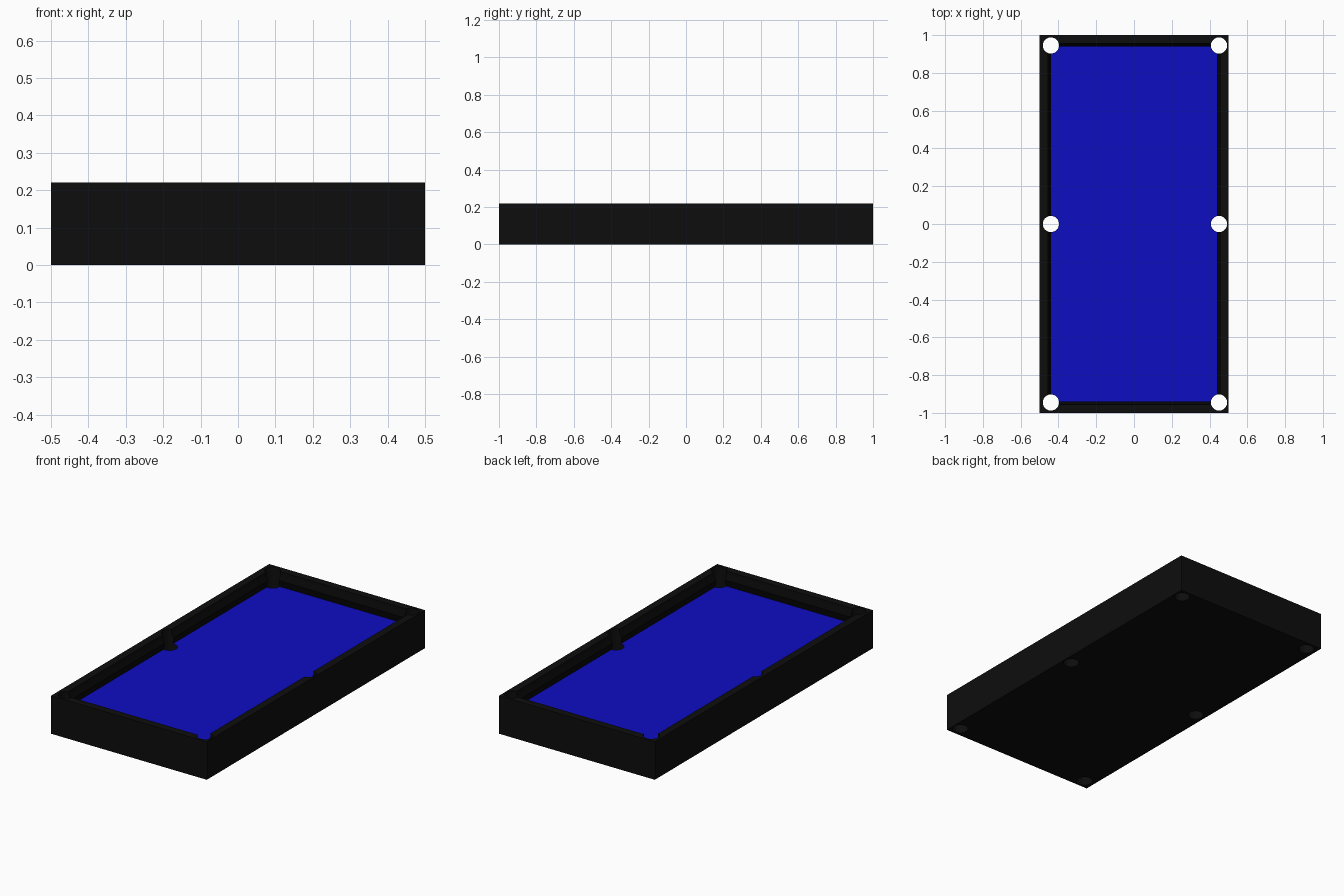
import bpy, bmesh

if "Cube" in bpy.data.objects:
    bpy.data.objects.remove(bpy.data.objects["Cube"])


def material(name, rgb):
    m = bpy.data.materials.new(name)
    m.diffuse_color = (*rgb, 1)
    m.use_nodes = True
    m.node_tree.nodes["Principled BSDF"].inputs["Base Color"].default_value = m.diffuse_color
    return m


black = material("black_wood", (0.004, 0.004, 0.004))
dark = material("dark_cushion", (0.002, 0.002, 0.002))
blue = material("blue_cloth", (0.004, 0.004, 0.54))


def add_object(name, bm, mats):
    bmesh.ops.recalc_face_normals(bm, faces=bm.faces)
    me = bpy.data.meshes.new(name)
    bm.to_mesh(me)
    bm.free()
    for m in mats:
        me.materials.append(m)
    ob = bpy.data.objects.new(name, me)
    bpy.context.collection.objects.link(ob)
    return ob


# Table body: rectangular rings (inset from outer edge, height, material of band below)
rings = [
    (0.0, 0.0, 0), (0.0, 0.22, 0),       # outer wall
    (0.045, 0.22, 0), (0.045, 0.2, 0),   # rim and inner wall
    (0.06, 0.175, 1), (0.052, 0.137, 1), # cushion nose and undercut
]
bm = bmesh.new()
loops = []
for inset, z, _ in rings:
    hx, hy = 0.5 - inset, 1 - inset
    loops.append([bm.verts.new((sx * hx, sy * hy, z))
                  for sx, sy in ((-1, -1), (1, -1), (1, 1), (-1, 1))])
for a, b, ring in zip(loops, loops[1:], rings[1:]):
    for i in range(4):
        j = (i + 1) % 4
        bm.faces.new((a[i], a[j], b[j], b[i])).material_index = ring[2]
bm.faces.new(loops[0])                       # underside
bm.faces.new(loops[-1]).material_index = 2   # playing cloth
table = add_object("table_body", bm, [black, dark, blue])

# Six pocket holes, through the full height
bm = bmesh.new()
for x in (-0.44, 0.45):
    for y in (-0.945, 0, 0.945):
        made = bmesh.ops.create_cone(bm, cap_ends=True, segments=32,
                                     radius1=0.043, radius2=0.043, depth=0.6)
        bmesh.ops.translate(bm, verts=made["verts"], vec=(x, y, 0.1))
cutter = add_object("pocket_cutter", bm, [black])
cutter.hide_render = True
cutter.display_type = 'WIRE'

cut = table.modifiers.new("pockets", 'BOOLEAN')
cut.operation = 'DIFFERENCE'
cut.solver = 'EXACT'
cut.object = cutter
